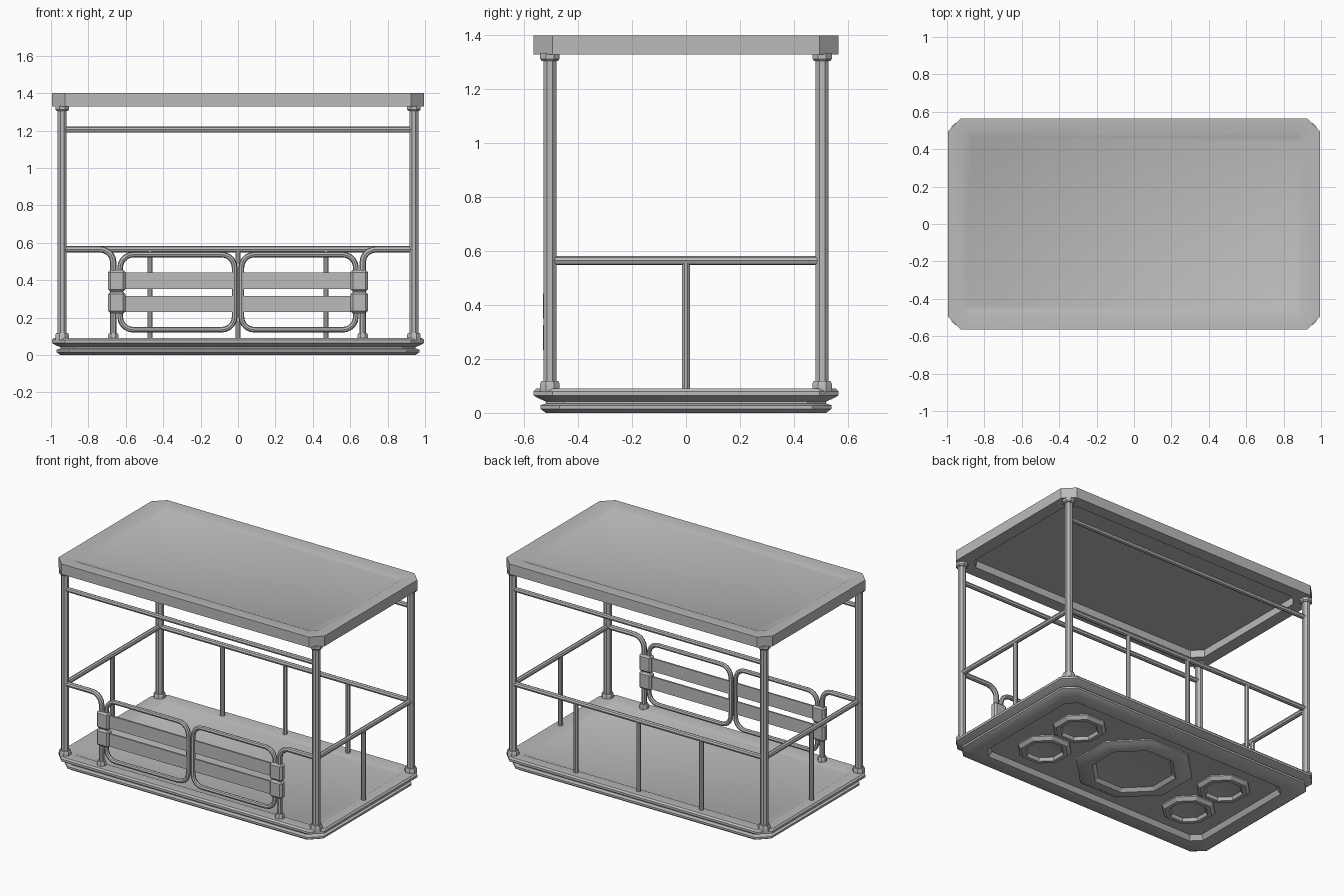
import bpy, bmesh, math
from mathutils import Vector

cube = bpy.data.objects.get("Cube")
if cube:
    bpy.data.objects.remove(cube, do_unlink=True)

GREY = (0.5, 0.5, 0.5, 1)
mat = bpy.data.materials.new("plain grey")
mat.use_nodes = True
mat.diffuse_color = GREY
mat.node_tree.nodes["Principled BSDF"].inputs["Base Color"].default_value = GREY

PX, PY, RAIL, FLOOR = 0.94, 0.505, 0.565, 0.09


def finish(obj):
    obj.data.materials.clear()
    obj.data.materials.append(mat)
    bpy.ops.object.select_all(action="DESELECT")
    obj.select_set(True)
    bpy.context.view_layer.objects.active = obj
    bpy.ops.object.shade_smooth_by_angle(angle=math.radians(30))
    return obj


def loft(name, rings):
    """Skin a list of point rings and close both ends."""
    bm = bmesh.new()
    loops = [[bm.verts.new(p) for p in ring] for ring in rings]
    n = len(loops[0])
    for a, b in zip(loops, loops[1:]):
        for i in range(n):
            j = (i + 1) % n
            bm.faces.new((a[i], a[j], b[j], b[i]))
    bm.faces.new(loops[0][::-1])
    bm.faces.new(loops[-1])
    bmesh.ops.recalc_face_normals(bm, faces=bm.faces)
    mesh = bpy.data.meshes.new(name)
    bm.to_mesh(mesh)
    bm.free()
    obj = bpy.data.objects.new(name, mesh)
    bpy.context.collection.objects.link(obj)
    return finish(obj)


def slab_ring(hx, hy, c, z):
    """Rectangle with clipped corners."""
    return [(hx, c - hy, z), (hx, hy - c, z), (hx - c, hy, z), (c - hx, hy, z),
            (-hx, hy - c, z), (-hx, c - hy, z), (c - hx, -hy, z), (hx - c, -hy, z)]


def slab(name, steps):
    """Each step is (inset from the outer edge, corner cut, height)."""
    return loft(name, [slab_ring(0.995 - i, 0.565 - i, c, z) for i, c, z in steps])


def turned(name, x, y, profile):
    """Eight-sided turned part from (radius, height) pairs, flats facing the axes."""
    k = 1 / math.cos(math.pi / 8)
    return loft(name, [[(x + r * k * math.cos((i + 0.5) * math.pi / 4),
                         y + r * k * math.sin((i + 0.5) * math.pi / 4), z)
                        for i in range(8)] for r, z in profile])


def tube(name, points, radius, closed=False):
    curve = bpy.data.curves.new(name, "CURVE")
    curve.dimensions = "3D"
    curve.bevel_depth = radius
    curve.bevel_resolution = 2
    curve.use_fill_caps = True
    spline = curve.splines.new("POLY")
    spline.points.add(len(points) - 1)
    for sp, p in zip(spline.points, points):
        sp.co = (*p, 1)
    spline.use_cyclic_u = closed
    obj = bpy.data.objects.new(name, curve)
    bpy.context.collection.objects.link(obj)
    bpy.ops.object.select_all(action="DESELECT")
    obj.select_set(True)
    bpy.context.view_layer.objects.active = obj
    bpy.ops.object.convert(target="MESH")
    return finish(bpy.context.object)


def arc(cx, cz, r, start, end, y, steps=5):
    """Points on an arc in the front plane, angles in degrees."""
    angles = [math.radians(start + (end - start) * i / steps) for i in range(steps + 1)]
    return [Vector((cx + r * math.cos(a), y, cz + r * math.sin(a))) for a in angles]


def box(name, centre, size, bevel=0.0):
    bpy.ops.mesh.primitive_cube_add(size=1, location=centre)
    obj = bpy.context.object
    obj.name = name
    obj.scale = size
    bpy.ops.object.transform_apply(location=False, rotation=False, scale=True)
    if bevel:
        mod = obj.modifiers.new("bevel", "BEVEL")
        mod.width, mod.segments = bevel, 1
        bpy.ops.object.modifier_apply(modifier=mod.name)
    return finish(obj)


# Roof tray, open below, and stepped floor platform
slab("roof", [(0.09, 0.06, 1.375), (0.085, 0.06, 1.33), (0, 0.07, 1.33),
              (0, 0.07, 1.40), (0.08, 0.03, 1.40), (0.1, 0.03, 1.39)])
slab("floor_platform", [(0.16, 0.05, 0.03), (0.14, 0.06, 0), (0.045, 0.07, 0),
                        (0.025, 0.07, 0.015), (0.025, 0.07, 0.028), (0.045, 0.07, 0.035),
                        (0.045, 0.07, 0.042), (0.01, 0.07, 0.058), (0, 0.07, 0.065),
                        (0, 0.07, 0.08), (0.01, 0.07, FLOOR), (0.08, 0.03, FLOOR),
                        (0.1, 0.03, 0.08)])

# Eight-sided sockets under the floor
def socket(name, x, y, r):
    turned(name, x, y, [(r, 0.034), (r, 0.022), (r * 0.88, 0.002), (r * 0.72, 0.002),
                        (r * 0.66, 0.022), (r * 0.5, 0.026)])

socket("centre_socket", 0, 0, 0.34)
for sx in (-1, 1):
    for sy in (-1, 1):
        socket("corner_socket", sx * 0.57, sy * 0.165, 0.155)

# Corner posts with feet and caps
for sx in (-1, 1):
    for sy in (-1, 1):
        turned("corner_post", sx * PX, sy * PY,
               [(0.036, FLOOR - 0.012), (0.036, 0.108), (0.031, 0.118), (0.024, 0.118),
                (0.024, 1.305), (0.03, 1.305), (0.036, 1.313), (0.036, 1.335)])

# Rails on the back and the two ends, with uprights
for sy, side in ((-1, "front"), (1, "back")):
    tube(side + "_top_rail", [(-PX, sy * PY, 1.205), (PX, sy * PY, 1.205)], 0.016)
tube("back_rail", [(-PX, PY, RAIL), (PX, PY, RAIL)], 0.017)
for x in (-0.47, 0, 0.47):
    turned("back_upright", x, PY, [(0.014, 0.08), (0.014, RAIL)])
for sx in (-1, 1):
    tube("end_rail", [(sx * PX, -PY, RAIL), (sx * PX, PY, RAIL)], 0.017)
    turned("end_upright", sx * PX, 0, [(0.014, 0.08), (0.014, RAIL)])

# Front: bent rails, gate posts, hinges and two slatted gates
for sx in (-1, 1):
    bend = arc(0.737, RAIL - 0.07, 0.07, 90, 180, -PY)
    path = [Vector((PX, -PY, RAIL))] + bend + [Vector((0.667, -PY, 0.08))]
    tube("gate_post", [(sx * p.x, p.y, p.z) for p in path], 0.017)
    turned("gate_post_foot", sx * 0.667, -PY, [(0.028, 0.08), (0.028, 0.108), (0.023, 0.118)])
    x0, x1, z0, z1, r = 0.018, 0.63, 0.135, 0.537, 0.07
    frame = (arc(x1 - r, z1 - r, r, 0, 90, -PY) + arc(x0 + r, z1 - r, r, 90, 180, -PY)
             + arc(x0 + r, z0 + r, r, 180, 270, -PY) + arc(x1 - r, z0 + r, r, 270, 360, -PY))
    tube("gate_frame", [(sx * p.x, p.y, p.z) for p in frame], 0.015, closed=True)
    for z in (0.273, 0.397):
        box("gate_slat", (sx * 0.324, -PY, z), (0.61, 0.012, 0.086))
    for z in (0.28, 0.397):
        box("gate_hinge", (sx * 0.648, -PY, z), (0.092, 0.05, 0.115), 0.012)
